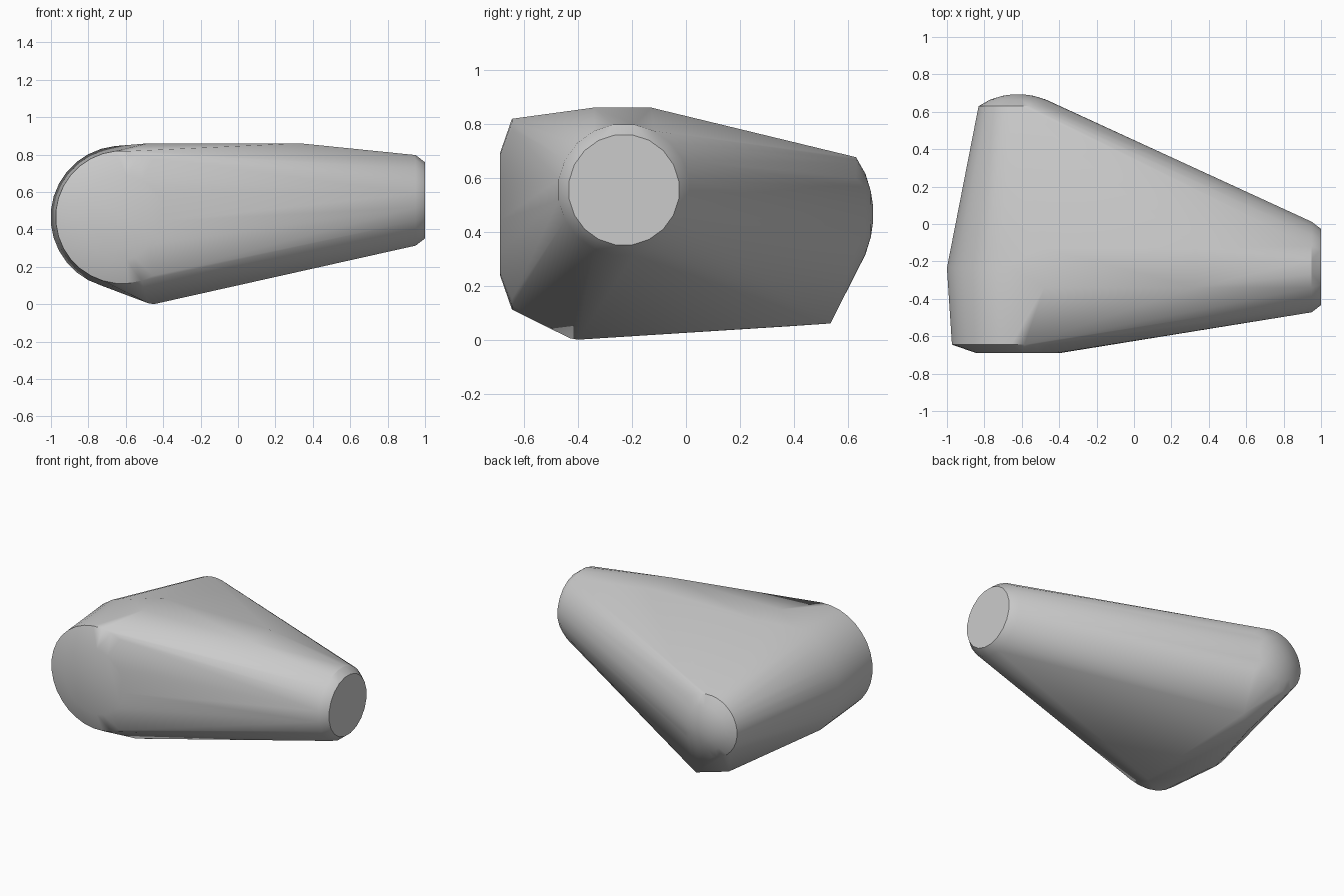
import bpy
import bmesh
import math
from mathutils import Vector

cube = bpy.data.objects.get("Cube")
if cube:
    bpy.data.objects.remove(cube, do_unlink=True)

grey = bpy.data.materials.new("plain_grey")
grey.use_nodes = True
colour = (0.6, 0.6, 0.6, 1)
grey.diffuse_color = colour
grey.node_tree.nodes["Principled BSDF"].inputs["Base Color"].default_value = colour

bm = bmesh.new()


def ring(axis, centre, radius, sides):
    """Circle of points around the x or y axis."""
    for i in range(sides):
        a = 2 * math.pi * (i + 0.5) / sides
        u, v = radius * math.cos(a), radius * math.sin(a)
        offset = Vector((0, u, v)) if axis == "x" else Vector((u, 0, v))
        bm.verts.new(Vector(centre) + offset)


# Wide barrel: front face, bevelled rim, widest band, back dome
for y, radius in [(-0.69, 0.225), (-0.645, 0.355), (-0.235, 0.382),
                  (0.63, 0.212), (0.665, 0.15), (0.685, 0.085), (0.693, 0.03)]:
    ring("y", (-0.62, y, 0.465), radius, 32)

# Narrow end with a bevelled tip
for x, radius in [(0.95, 0.245), (1.0, 0.206)]:
    ring("x", (x, -0.23, 0.555), radius, 20)

# Flat top
for x in (-0.48, 0.33):
    for y in (-0.34, -0.13):
        bm.verts.new((x, y, 0.86))

# Keel under the body
for point in [(-0.48, -0.43, 0.005), (-0.45, -0.4, 0),
              (-0.45, 0.535, 0.06), (-0.6, 0.39, 0.05)]:
    bm.verts.new(point)

# Wrap everything in one skin
bmesh.ops.convex_hull(bm, input=bm.verts[:])
loose = [v for v in bm.verts if not v.link_faces]
bmesh.ops.delete(bm, geom=loose, context="VERTS")
bmesh.ops.dissolve_limit(bm, angle_limit=math.radians(0.5),
                         verts=bm.verts[:], edges=bm.edges[:])
bmesh.ops.recalc_face_normals(bm, faces=bm.faces[:])

mesh = bpy.data.meshes.new("tapered_body")
bm.to_mesh(mesh)
bm.free()
mesh.materials.append(grey)
body = bpy.data.objects.new("tapered_body", mesh)
bpy.context.collection.objects.link(body)
bpy.context.view_layer.objects.active = body
body.select_set(True)
bpy.ops.object.shade_smooth_by_angle(angle=math.radians(30))
